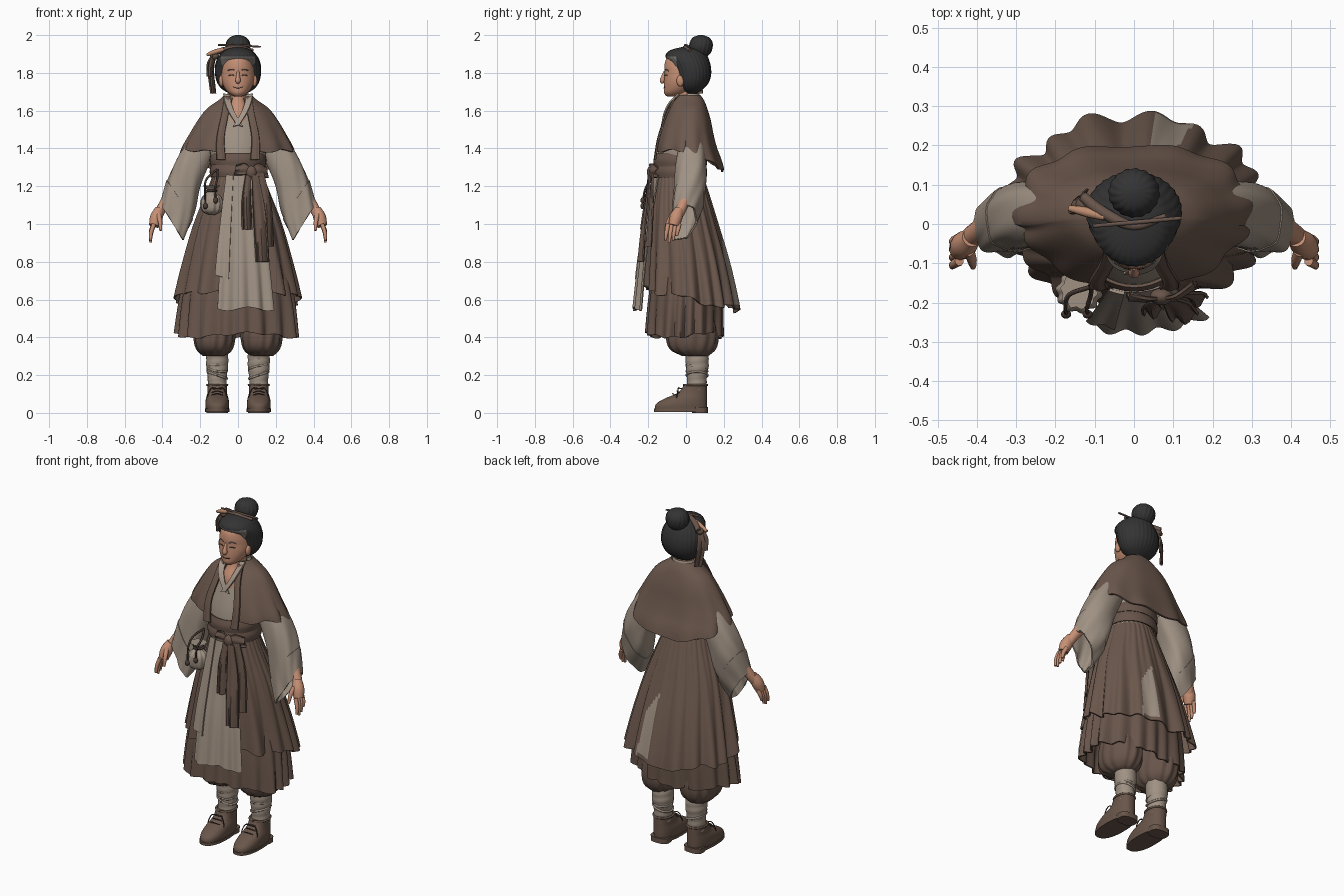
import bpy, bmesh
from math import sin, cos, pi, asin, copysign
from mathutils import Vector

if "Cube" in bpy.data.objects:
    bpy.data.objects.remove(bpy.data.objects["Cube"])


def material(name, *rgb):
    m = bpy.data.materials.new(name)
    m.use_nodes = True
    m.diffuse_color = (*rgb, 1)
    m.node_tree.nodes["Principled BSDF"].inputs["Base Color"].default_value = (*rgb, 1)
    return m


BROWN = material("brown cloth", .15, .098, .074)
DARK = material("dark brown cloth", .138, .09, .069)
CREAM = material("cream linen", .35, .285, .228)
PALE = material("pale linen", .38, .31, .25)
SKIN = material("skin", .56, .275, .175)
HAIR = material("black hair", .035, .034, .035)
GREY = material("grey hair", .16, .15, .14)
LEATHER = material("shoe leather", .14, .092, .068)
CORD = material("dark cord", .07, .046, .036)
WOOD = material("pin wood", .5, .26, .16)
SIDES = ((1, "left"), (-1, "right"))


def interp(rows, k):
    """Smooth lookup of a table whose first column is the key."""
    sign = 1 if rows[-1][0] > rows[0][0] else -1
    i = 0
    while i < len(rows) - 2 and (k - rows[i + 1][0]) * sign > 0:
        i += 1
    a, b = rows[i], rows[i + 1]
    p, q = rows[max(i - 1, 0)], rows[min(i + 2, len(rows) - 1)]
    d = b[0] - a[0]
    t = min(max((k - a[0]) / d, 0), 1)
    out = []
    for c in range(1, len(a)):
        ma = (b[c] - p[c]) / (b[0] - p[0]) * d
        mb = (q[c] - a[c]) / (q[0] - a[0]) * d
        out.append(a[c] + t * ma + t * t * (3 * (b[c] - a[c]) - 2 * ma - mb)
                   + t ** 3 * (ma + mb - 2 * (b[c] - a[c])))
    return out


def grid(name, f, nu, nv, mats, closed=True, thick=0, cap=False, rule=None):
    """Surface f(u, v), optionally wrapped, capped, thickened, coloured by rule."""
    bm = bmesh.new()
    cols = nu if closed else nu + 1
    vs = [[bm.verts.new(f(i / nu, j / nv)) for i in range(cols)] for j in range(nv + 1)]
    for j in range(nv):
        for i in range(nu):
            k = (i + 1) % cols
            bm.faces.new((vs[j][i], vs[j][k], vs[j + 1][k], vs[j + 1][i]))
    if cap:
        bm.faces.new(vs[0])
        bm.faces.new(vs[-1])
    bmesh.ops.recalc_face_normals(bm, faces=bm.faces)
    mats = mats if isinstance(mats, (list, tuple)) else [mats]
    if rule:
        for face in bm.faces:
            face.material_index = int(rule(face.calc_center_median()))
    mesh = bpy.data.meshes.new(name)
    bm.to_mesh(mesh)
    bm.free()
    for m in mats:
        mesh.materials.append(m)
    ob = bpy.data.objects.new(name, mesh)
    bpy.context.collection.objects.link(ob)
    bpy.ops.object.select_all(action="DESELECT")
    ob.select_set(True)
    bpy.context.view_layer.objects.active = ob
    if thick:
        mod = ob.modifiers.new("thickness", "SOLIDIFY")
        mod.thickness, mod.offset = thick, 0
        bpy.ops.object.modifier_apply(modifier=mod.name)
    bpy.ops.object.shade_smooth_by_angle(angle=.8)
    return ob


def power_of(w, power):
    return copysign(abs(w) ** power, w)


def around(rows, a, z, scale=1, power=1, front=None):
    """Point at angle a (0 = front) on a body with rows (z, half width, front y, back y)."""
    rx, yf, yb = interp(rows, z)
    s = power_of(sin(a), power)
    c = power_of(cos(a), front if front and cos(a) > 0 else power)
    return Vector((rx * s * scale, (yf + yb) / 2 - (yb - yf) / 2 * c * scale, z))


def loft(name, rows, mats, nu=40, nv=20, cx=0, arc=(0, 2 * pi), hem=None, wave=None, power=1, front=None, **kw):
    closed = arc[1] - arc[0] > 6.28
    def f(u, v):
        a = arc[0] + u * (arc[1] - arc[0])
        end = hem(a) if hem else rows[-1][0]
        z = rows[0][0] + (end - rows[0][0]) * v
        p = around(rows, a, z, 1 + (wave(a, v) if wave else 0), power, front)
        return p + Vector((cx, 0, 0))
    return grid(name, f, nu, nv, mats, closed, **kw)


def tube(name, pts, mat, n=8):
    """Round tube through points (x, y, z, radius)."""
    rows = [(i, *p) for i, p in enumerate(pts)]
    last = len(pts) - 1
    def f(u, v):
        k = v * last
        x, y, z, r = interp(rows, k)
        t = Vector(interp(rows, min(k + .05, last))[:3]) - Vector(interp(rows, max(k - .05, 0))[:3])
        side = t.cross(Vector((.31, .9, .3))).normalized()
        up = side.cross(t).normalized()
        return Vector((x, y, z)) + (side * cos(u * 2 * pi) + up * sin(u * 2 * pi)) * r
    return grid(name, f, n, last * 4, mat, cap=True)


def ribbon(name, pts, mat, axis=(1, 0, 0), ripple=.008, thick=.008):
    """Cloth strip through points (x, y, z, half width) spread along an axis."""
    rows = [(i, *p) for i, p in enumerate(pts)]
    def f(u, v):
        x, y, z, w = interp(rows, v * (len(pts) - 1))
        return Vector((x, y + ripple * sin(u * 9) * v, z)) + Vector(axis) * w * (2 * u - 1)
    return grid(name, f, 8, 6 * len(pts), mat, False, thick=thick)


def ball(name, c, r, mat):
    return grid(name, lambda u, v: Vector(c) + Vector((
        r[0] * sin(.02 + v * 3.1) * cos(u * 2 * pi), r[1] * sin(.02 + v * 3.1) * sin(u * 2 * pi),
        r[2] * cos(.02 + v * 3.1))), 20, 12, mat, cap=True)


# Head and face
HEAD = [(1.915, .03, -.05, .05), (1.88, .07, -.1, .08), (1.84, .084, -.114, .09), (1.8, .089, -.114, .09),
        (1.76, .087, -.116, .07), (1.72, .071, -.117, .04), (1.69, .046, -.115, 0), (1.675, .02, -.1, -.04)]
loft("head", HEAD, SKIN, nv=28, cap=True)
loft("neck", [(1.75, .045, -.05, .05), (1.66, .046, -.068, .05), (1.6, .065, -.098, .06), (1.54, .08, -.108, .06)], SKIN)


def on_face(x, z, r, out=0):
    return (x, around(HEAD, asin(x / interp(HEAD, z)[0]), z).y - out, z, r)


tube("nose", [on_face(0, 1.81, .006, -.003), on_face(0, 1.778, .011, .006), on_face(0, 1.757, .014, .008),
              on_face(0, 1.745, .006, .002)], SKIN, 14)
tube("mouth", [on_face(x, z, .0022) for x, z in ((-.026, 1.725), (0, 1.72), (.026, 1.725))], CORD)
for s, side in SIDES:
    tube(side + "_eye", [on_face(s * x, z, .0026) for x, z in ((.022, 1.787), (.036, 1.79), (.05, 1.786))], CORD)
    tube(side + "_brow", [on_face(s * x, z, .003) for x, z in ((.018, 1.814), (.036, 1.819), (.054, 1.811))], GREY)
    ball(side + "_ear", (s * .088, -.03, 1.758), (.014, .02, .03), SKIN)

# Hair, bun, pin and hair ribbon
loft("hair", [(1.937, .02, -.02, .04), (1.922, .068, -.08, .085), (1.89, .1, -.108, .112), (1.86, .115, -.09, .124),
              (1.83, .121, -.074, .131), (1.79, .12, -.064, .132), (1.75, .11, -.054, .12),
              (1.715, .085, -.03, .092), (1.69, .045, 0, .055)], [HAIR, GREY], nu=120, nv=30,
     wave=lambda a, v: .012 * sin(30 * a), cap=True, rule=lambda c: c.y < -.05 and 1.77 < c.z < 1.888)
loft("bun", [(2.0, .012, .07, .09), (1.99, .04, .04, .118), (1.965, .06, .023, .138), (1.935, .064, .018, .14),
             (1.905, .052, .03, .13), (1.885, .035, .04, .11)], HAIR, nu=80,
     wave=lambda a, v: .025 * sin(16 * a + 6 * v), cap=True)
tube("hair_pin", [(-.105, -.005, 1.948, .005), (.01, .005, 1.945, .006), (.12, .015, 1.938, .005)], DARK)
tube("ribbon_wrap", [(.08, .02, 1.92, .008), (0, -.005, 1.935, .012), (-.08, .03, 1.92, .016), (-.13, .07, 1.9, .014)], DARK)
tube("wooden_pin", [(-.165, .04, 1.895, .008), (-.12, .03, 1.912, .013), (-.075, .018, 1.925, .01)], WOOD)
ball("ribbon_knot", (-.125, .05, 1.89), (.024, .022, .02), DARK)
ribbon("ribbon_tail_long", [(-.125, .05, 1.895, .012), (-.142, .06, 1.82, .02), (-.13, .07, 1.69, .018)], DARK, (.75, .65, 0))
ribbon("ribbon_tail_short", [(-.125, .04, 1.9, .012), (-.145, .04, 1.85, .022), (-.148, .045, 1.78, .02)], DARK, (.75, .65, 0))

# Blouse with crossed collar
BLOUSE = [(1.6, .1, -.085, .08), (1.5, .145, -.118, .1), (1.4, .15, -.145, .1),
          (1.3, .135, -.155, .09), (1.2, .14, -.155, .09)]
loft("blouse", BLOUSE, CREAM)
for s, side in SIDES:
    path = ((.06, 1.685, -.035), (.053, 1.64, -.082), (.03, 1.585, -.11), (-.01, 1.52, -.124))
    ribbon(side + "_collar", [(s * x, y - .002 * s, z, .019) for x, z, y in path], PALE, (.9, -.1 * s, .25 * s), ripple=0)
loft("collar_back", [(1.69, .055, -.02, .066), (1.62, .08, -.05, .085)], PALE, arc=(1.2, 5.08), thick=.008)

# Shoulder cape
loft("cape", [(1.68, .07, -.045, .072), (1.655, .095, -.06, .09), (1.61, .158, -.085, .108), (1.55, .205, -.112, .126),
              (1.47, .252, -.14, .142), (1.4, .288, -.158, .16), (1.33, .305, -.165, .185), (1.26, .315, -.17, .2)],
     BROWN, nu=120, nv=28, arc=(.27, 2 * pi - .27), power=.82, front=1.6,
     hem=lambda a: 1.33 + .05 * cos(a) + .045 * sin(a) ** 2 + .006 * sin(9 * a),
     wave=lambda a, v: v * v * .03 * sin(11 * a + .8), thick=.01)
for s, side in SIDES:
    ribbon(side + "_cape_edge", [(s * .06, -.055, 1.675, .014), (s * .068, -.1, 1.59, .018),
                                 (s * .092, -.145, 1.46, .02), (s * .09, -.165, 1.34, .024)], BROWN, ripple=.003)

# Skirts, front apron, bloomers
loft("underskirt", [(.85, .25, -.16, .17), (.6, .295, -.19, .185), (.38, .315, -.205, .185)], DARK, nu=200,
     hem=lambda a: .41 + .012 * sin(3 * a + 1) + .006 * sin(11 * a),
     wave=lambda a, v: v * (.05 * sin(19 * a + sin(4 * a)) + .03 * sin(7 * a)), thick=.008)
loft("overskirt", [(1.27, .125, -.15, .08), (1.2, .15, -.165, .105), (1.0, .225, -.185, .165), (.8, .278, -.2, .222),
                   (.6, .32, -.212, .265), (.5, .335, -.22, .28)], [BROWN, CREAM], nu=240, nv=30,
     hem=lambda a: .6 + .055 * cos(a) + .012 * sin(5 * a + 1) + .006 * sin(13 * a),
     wave=lambda a, v: v * (.05 * sin(17 * a + sin(3 * a)) + .035 * sin(9 * a + 1)) + .015 * sin(34 * a) * (1 - v),
     thick=.008, rule=lambda c: c.y > .1 and .57 < c.z < 1 - .3 * c.x / c.y and .2 < c.x / (c.y - .01) < .62)
APRON = [(1.26, .15, -.17, .08), (1.0, .225, -.215, .1), (.8, .275, -.247, .15), (.53, .32, -.275, .2)]
loft("apron", APRON, CREAM, nu=80, arc=(-.36, .62), hem=lambda a: .55 + .01 * sin(9 * a),
     wave=lambda a, v: v * .035 * sin(24 * a), thick=.008)
loft("apron_fold", [(z, x * 1.02, f - .008, b) for z, x, f, b in APRON], CREAM, nu=24, arc=(-.42, -.16),
     hem=lambda a: .72 - .08 * (a + .3), wave=lambda a, v: v * .02 * sin(30 * a), thick=.008)
for s, side in SIDES:
    loft(side + "_bloomer", [(.56, .09, -.07, .14), (.45, .106, -.095, .165), (.38, .106, -.1, .168),
                             (.33, .09, -.075, .15), (.3, .058, -.015, .115)], DARK, nu=80, cx=s * .125,
         wave=lambda a, v: .035 * sin(12 * a + 3 * v), cap=True)

# Belt, bow and sash tails
for i, z in enumerate((1.375, 1.315)):
    loft("belt_wrap_%d" % (i + 1), [(z, .137, -.158, .1), (z - .035, .146, -.168, .108), (z - .07, .141, -.165, .105)],
         DARK, thick=.008, hem=lambda a, z=z: z - .066 - .004 * sin(2 * a))
ball("bow_knot", (.07, -.185, 1.275), (.03, .022, .034), DARK)
ribbon("bow_loop_right", [(.07, -.19, 1.28, .012), (.03, -.192, 1.29, .03), (-.015, -.185, 1.285, .026)], DARK, (.2, 0, 1))
ribbon("bow_loop_left", [(.07, -.19, 1.28, .012), (.11, -.185, 1.285, .035), (.155, -.155, 1.275, .03)], DARK, (-.2, 0, 1))
for name, pts in (("long", [(.09, -.195, 1.26, .018), (.11, -.21, 1.1, .032), (.122, -.23, .95, .036), (.13, -.242, .8, .036)]),
                  ("short", [(.055, -.195, 1.26, .016), (.045, -.212, 1.12, .024), (.05, -.228, .97, .028)]),
                  ("side", [(.12, -.18, 1.27, .018), (.15, -.185, 1.1, .028), (.16, -.2, .88, .03)])):
    ribbon("sash_tail_" + name, pts, DARK, (.95, .2, 0), ripple=.012)

# Pouch with ruffled neck, drawstring and hanging charms
loft("pouch", [(1.205, .045, -.215, -.125), (1.175, .022, -.19, -.15), (1.14, .05, -.22, -.125), (1.1, .057, -.225, -.12),
               (1.065, .045, -.215, -.13), (1.048, .015, -.185, -.155)], CREAM, nu=60, cx=-.14,
     wave=lambda a, v: .07 * sin(10 * a), cap=True)
for i in range(2):
    x = -.165 + .055 * i
    tube("pouch_cord_%d" % i, [(-.11, -.16, 1.29, .006), (x, -.18, 1.24, .006), (x - .01, -.215, 1.19, .005),
                               (x - .008, -.228, 1.1 + .03 * i, .005)], CORD)
    ball("pouch_charm_%d" % i, (x - .008, -.23, 1.095 + .03 * i), (.013, .011, .016), CORD)
tube("pouch_tie", [(-.14 + .026 * sin(i), -.17 - .026 * cos(i), 1.176, .006) for i in range(8)], CORD)

# Arms, sleeves and hands
SLEEVE = [(0, .22, 1.5, .13, 1.37, .06, .03), (.33, .305, 1.37, .2, 1.21, .078, .025),
          (.66, .362, 1.25, .235, 1.06, .078, .018), (1, .405, 1.1, .295, .92, .06, -.008)]


def sleeve(name, s, start, grow, mat, ripple):
    def f(u, v):
        k = start + (1 - start) * v
        ux, uz, lx, lz, w, yc = interp(SLEEVE, k)
        a = u * 2 * pi
        g = grow + ripple * k * sin(7 * a + 9 * k)
        c = power_of(cos(a), .85) / 2 * g
        y = yc + w * power_of(sin(a), .75) * g - .06 * k ** 3 * max(0, -c)
        return Vector((s * ((ux + lx) / 2 + (ux - lx) * c), y, (uz + lz) / 2 + (uz - lz) * c))
    return grid(name, f, 64, 20, mat, thick=.008)


for s, side in SIDES:
    sleeve(side + "_sleeve", s, 0, 1, CREAM, .04)
    sleeve(side + "_cuff", s, .72, 1.04, CREAM, .04)
    tube(side + "_forearm", [(s * .27, .02, 1.32, .04), (s * .35, .005, 1.17, .034), (s * .405, -.025, 1.08, .027),
                             (s * .425, -.045, 1.04, .026)], SKIN, 14)
    tube(side + "_palm", [(s * .415, -.035, 1.08, .024), (s * .432, -.052, 1.035, .034), (s * .444, -.065, .99, .028)], SKIN, 14)
    for i, finger in enumerate(("index", "middle", "ring", "little")):
        y, length = -.095 + .02 * i, (.075, .085, .075, .055)[i]
        tube(side + "_" + finger + "_finger", [(s * .445, y, 1.0, .012), (s * .46, y - .008, 1 - length * .6, .011),
                                               (s * .463, y - .014, 1 - length * 1.15, .007)], SKIN)
    tube(side + "_thumb", [(s * .42, -.07, 1.05, .014), (s * .412, -.095, 1.01, .012), (s * .41, -.11, .965, .007)], SKIN)

# Leg wraps, shoes and laces
for s, side in SIDES:
    cx = s * .11
    loft(side + "_leg_wrap", [(.32, .058, -.005, .118), (.25, .058, 0, .12), (.18, .05, .005, .11), (.12, .05, .005, .11)],
         CREAM, cx=cx, wave=lambda a, v: .015 * sin(30 * v + a), nv=40)
    for i in range(3):
        tube("%s_wrap_band_%d" % (side, i), [(cx + .052 * sin(k * pi / 4), .058 - .056 * cos(k * pi / 4),
             .2 + .035 * i + s * .018 * sin(k * pi / 4 + i), .006) for k in range(9)], CREAM)
    loft(side + "_shoe", [(.15, .052, -.012, .112), (.125, .051, -.025, .112), (.1, .053, -.055, .112),
                          (.075, .06, -.115, .112), (.045, .063, -.16, .112), (.012, .06, -.165, .11)], LEATHER, cx=cx,
         power=.85, cap=True)
    loft(side + "_sole", [(.022, .064, -.17, .114), (.006, .064, -.17, .114)], LEATHER, cx=cx, nv=1, power=.85, cap=True)
    loft(side + "_heel", [(.03, .058, .03, .116), (0, .056, .032, .116)], LEATHER, cx=cx, nv=1, power=.7, cap=True)
    tube(side + "_shoe_rim", [(cx + .053 * sin(k * pi / 4), .05 - .062 * cos(k * pi / 4), .148, .006) for k in range(9)], LEATHER)
    for i in range(3):
        y, z = -.026 - .022 * i, .13 - .014 * i
        tube("%s_lace_%d" % (side, i), [(cx - .03, y + .012, z - .008, .003), (cx, y, z, .003),
                                        (cx + .03, y + .012, z - .008, .003)], CORD)
    for d in (-1, 1):
        tube("%s_lace_bow_%s" % (side, "in" if d * s < 0 else "out"),
             [(cx, -.03, .128, .003), (cx + d * .03, -.04, .132, .003), (cx + d * .047, -.045, .105, .003),
              (cx + d * .052, -.05, .08, .003)], CORD)
